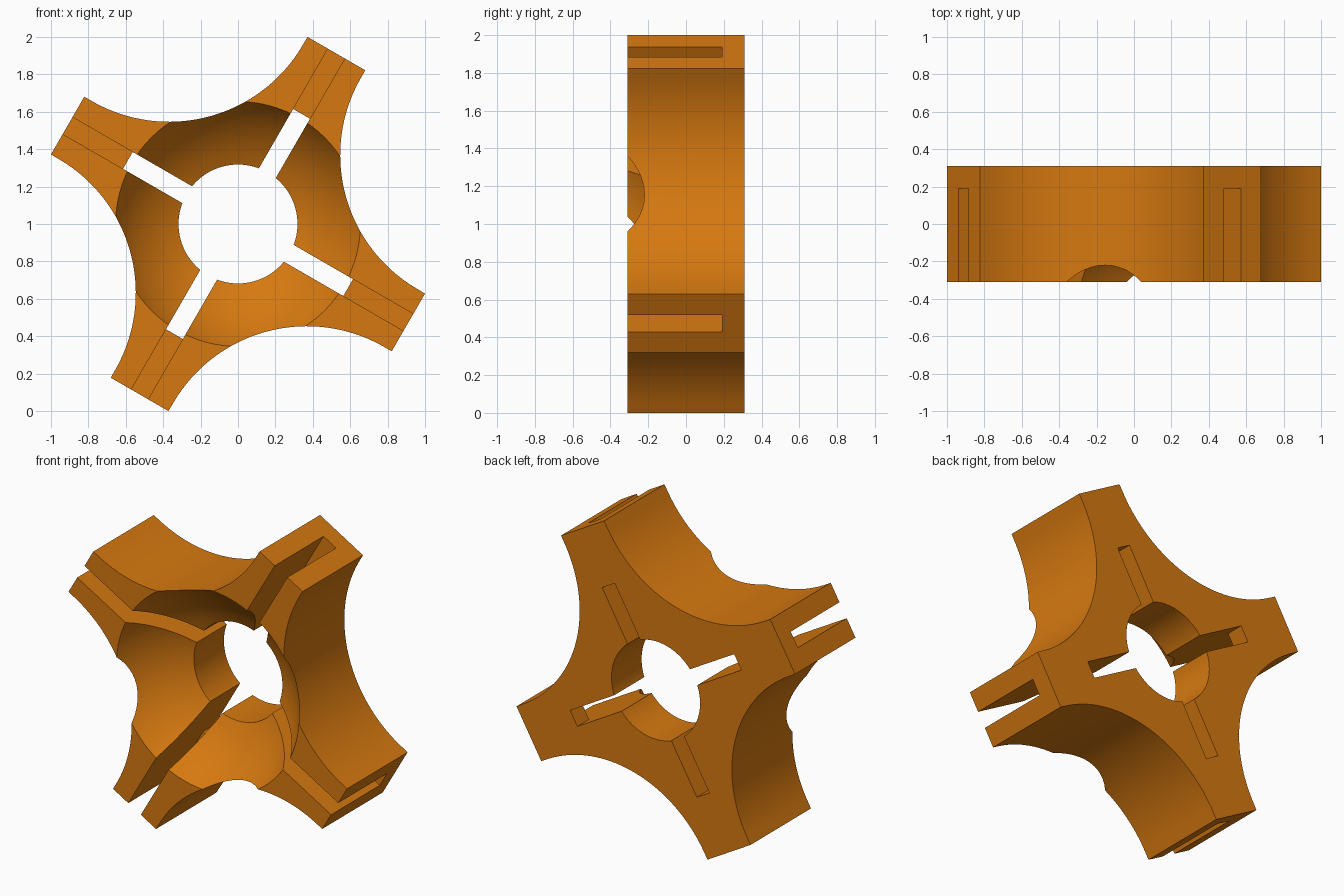
import bpy, bmesh, math
from mathutils import Matrix, Vector

if "Cube" in bpy.data.objects:
    bpy.data.objects.remove(bpy.data.objects["Cube"])

HALF = 0.31                     # half thickness
ARM, ARM_W = 1.052, 0.178       # arm reach and half width
HOLE, BOWL_R, BOWL_Y = 0.318, 0.752, -0.68
SCOOP_D, SCOOP_R = 1.422, 0.827  # circular scoops between the arms
TILT = math.radians(60)
CENTRE = Vector((0, 0, 1))


def make_object(name, bm):
    bmesh.ops.recalc_face_normals(bm, faces=bm.faces)
    mesh = bpy.data.meshes.new(name)
    bm.to_mesh(mesh)
    bm.free()
    ob = bpy.data.objects.new(name, mesh)
    bpy.context.collection.objects.link(ob)
    return ob


def polar(r, a):
    return (r * math.cos(a), r * math.sin(a))


# Outline: four square arm ends joined by concave arcs
outline = []
mid = math.pi / 4
cx, cz = polar(SCOOP_D, mid)
a0 = math.atan2(ARM_W - cz, ARM - cx)
a1 = math.atan2(ARM - cz, ARM_W - cx)
if a0 < a1:
    a0 += 2 * math.pi
STEPS = 40
for k in range(4):
    rot = Matrix.Rotation(TILT + k * math.pi / 2, 2)
    for i in range(STEPS + 1):
        t = i / STEPS
        # the arc faces the centre, so sweep through the inward direction
        a = a0 + (a1 - a0) * t
        p = Vector((cx + SCOOP_R * math.cos(a), cz + SCOOP_R * math.sin(a)))
        if i == 0:
            p = Vector((ARM, ARM_W))
        elif i == STEPS:
            p = Vector((ARM_W, ARM))
        outline.append(rot @ p)

# Hub body
bm = bmesh.new()
face = bm.faces.new([bm.verts.new((p.x, -HALF, p.y + 1)) for p in outline])
ext = bmesh.ops.extrude_face_region(bm, geom=[face])
bmesh.ops.translate(bm, vec=(0, 2 * HALF, 0),
                    verts=[v for v in ext["geom"] if isinstance(v, bmesh.types.BMVert)])
hub = make_object("four_arm_hub", bm)

# Cutter: spherical bowl running into the centre bore
seam = math.sqrt(BOWL_R ** 2 - HOLE ** 2) + BOWL_Y
profile = [(0, 0.5), (HOLE, 0.5)]
for i in range(17):
    y = seam + (-0.45 - seam) * i / 16
    profile.append((math.sqrt(BOWL_R ** 2 - (y - BOWL_Y) ** 2), y))
profile.append((0, -0.45))
SEG = 96
bm = bmesh.new()
vs = [bm.verts.new((r, y, 1)) for r, y in profile]
edges = [bm.edges.new(e) for e in zip(vs, vs[1:])]
bmesh.ops.spin(bm, geom=vs + edges, cent=CENTRE, axis=(0, 1, 0),
               angle=2 * math.pi, steps=SEG)
bmesh.ops.remove_doubles(bm, verts=bm.verts, dist=1e-5)
bowl = make_object("bowl_and_bore_cutter", bm)


def slot_cutter(name, r0, r1, y0, y1, k):
    """Box along an arm, from radius r0 to r1."""
    bm = bmesh.new()
    bmesh.ops.create_cube(bm, size=1)
    bmesh.ops.scale(bm, vec=(r1 - r0, y1 - y0, 0.104), verts=bm.verts)
    bmesh.ops.translate(bm, vec=((r0 + r1) / 2, (y0 + y1) / 2, 0), verts=bm.verts)
    bmesh.ops.transform(bm, verts=bm.verts, matrix=Matrix.Translation(CENTRE)
                        @ Matrix.Rotation(-TILT - k * math.pi / 2, 4, 'Y'))
    return make_object(name, bm)


# Through slots near the bore, and shallower slots running out of each arm
cutters = [bowl]
for k in range(4):
    cutters.append(slot_cutter("through_slot_cutter", 0.15, 0.68, -0.5, 0.5, k))
    cutters.append(slot_cutter("arm_slot_cutter", 0.5, 1.3, -0.52, 0.19, k))

for c in cutters:
    mod = hub.modifiers.new(c.name, 'BOOLEAN')
    mod.operation, mod.solver, mod.object = 'DIFFERENCE', 'EXACT', c

# Apply the cuts and drop the cutters
bpy.context.view_layer.update()
deps = bpy.context.evaluated_depsgraph_get()
cut = bpy.data.meshes.new_from_object(hub.evaluated_get(deps))
hub.modifiers.clear()
hub.data = cut
for c in cutters:
    bpy.data.objects.remove(c)

# Colour and shading
mat = bpy.data.materials.new("orange")
mat.diffuse_color = (0.67, 0.19, 0.005, 1)
mat.use_nodes = True
mat.node_tree.nodes["Principled BSDF"].inputs["Base Color"].default_value = mat.diffuse_color
hub.data.materials.clear()
hub.data.materials.append(mat)
for p in hub.data.polygons:
    p.material_index = 0
bpy.context.view_layer.objects.active = hub
hub.select_set(True)
bpy.ops.object.shade_smooth_by_angle(angle=math.radians(25))
